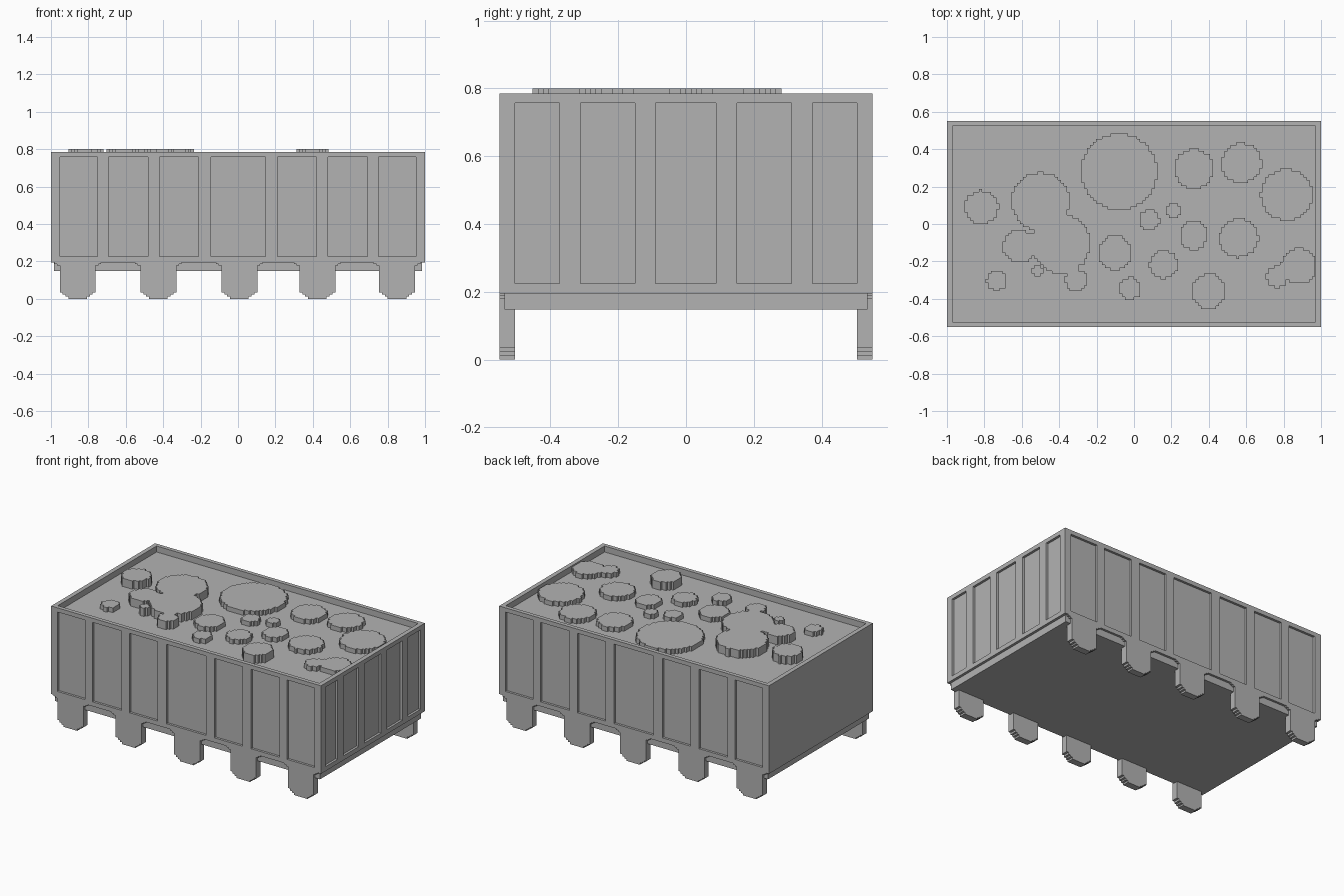
import bpy
import bmesh
from math import floor
from mathutils import Matrix, Vector

if "Cube" in bpy.data.objects:
    bpy.data.objects.remove(bpy.data.objects["Cube"])

STEP = 1 / 64  # block size of the stepped outlines

grey = bpy.data.materials.new("plain grey")
grey.use_nodes = True
grey.diffuse_color = (0.45, 0.45, 0.45, 1)
grey.node_tree.nodes["Principled BSDF"].inputs["Base Color"].default_value = grey.diffuse_color


def finish(name, bm):
    bmesh.ops.recalc_face_normals(bm, faces=bm.faces)
    mesh = bpy.data.meshes.new(name)
    bm.to_mesh(mesh)
    bm.free()
    mesh.materials.append(grey)
    obj = bpy.data.objects.new(name, mesh)
    bpy.context.collection.objects.link(obj)
    return obj


def add_box(bm, x, y, z):
    """Add a box spanning the given (low, high) ranges."""
    size = [b - a for a, b in (x, y, z)]
    centre = Vector([(a + b) / 2 for a, b in (x, y, z)])
    bmesh.ops.create_cube(bm, size=1, matrix=Matrix.Translation(centre) @ Matrix.Diagonal((*size, 1)))


def extrude(bm, faces, offset):
    result = bmesh.ops.extrude_face_region(bm, geom=faces)
    verts = [g for g in result["geom"] if isinstance(g, bmesh.types.BMVert)]
    bmesh.ops.translate(bm, verts=verts, vec=offset)


def mound(name, circles, bottom, top):
    """Extrude the stepped union of circles, kept inside the rim."""
    cells = set()
    for cx, cy, r in circles:
        for i in range(floor((cx - r) / STEP), floor((cx + r) / STEP) + 1):
            for j in range(floor((cy - r) / STEP), floor((cy + r) / STEP) + 1):
                x, y = (i + 0.5) * STEP, (j + 0.5) * STEP
                if (x - cx) ** 2 + (y - cy) ** 2 <= r * r and abs(x) < 0.965:
                    cells.add((i, j))
    bm = bmesh.new()
    corners = {}
    for i, j in sorted(cells):
        quad = []
        for key in ((i, j), (i + 1, j), (i + 1, j + 1), (i, j + 1)):
            if key not in corners:
                corners[key] = bm.verts.new((key[0] * STEP, key[1] * STEP, bottom))
            quad.append(corners[key])
        bm.faces.new(quad)
    extrude(bm, bm.faces[:], (0, 0, top - bottom))
    bmesh.ops.recalc_face_normals(bm, faces=bm.faces)
    bmesh.ops.dissolve_limit(bm, angle_limit=0.01, verts=bm.verts, edges=bm.edges)
    finish(name, bm)


# Body with an open top and sunken side panels
bm = bmesh.new()
add_box(bm, (-1, 1), (-0.55, 0.55), (0.195, 0.785))
body = finish("wagon_body", bm)

bm = bmesh.new()
add_box(bm, (-0.97, 0.97), (-0.523, 0.523), (0.745, 0.9))
long_panels = [(-0.145, 0.148)]
for low, high in ((0.21, 0.42), (0.48, 0.693), (0.75, 0.953)):
    long_panels += [(low, high), (-high, -low)]
end_panels = [(-0.09, 0.088)]
for low, high in ((0.15, 0.311), (0.373, 0.504)):
    end_panels += [(low, high), (-high, -low)]
for span in long_panels:
    for side in (-1, 1):
        add_box(bm, span, sorted((side * (0.55 - STEP), side * 0.6)), (0.225, 0.757))
for span in end_panels:
    add_box(bm, (1 - STEP, 1.1), span, (0.225, 0.757))
cutter = finish("panel_cutter", bm)
cutter.hide_render = True

cut = body.modifiers.new("panels", "BOOLEAN")
cut.operation = "DIFFERENCE"
cut.solver = "EXACT"
cut.object = cutter
bpy.context.view_layer.update()
body.data = bpy.data.meshes.new_from_object(body.evaluated_get(bpy.context.evaluated_depsgraph_get()))
body.modifiers.clear()
bpy.data.objects.remove(cutter)

# Underframe
bm = bmesh.new()
add_box(bm, (-0.983, 0.983), (-0.535, 0.535), (0.148, 0.2))
finish("underframe", bm)

# Stepped wheels with a small flare under the body
half = [(0.05, 0), (0.05, 0.012), (0.065, 0.012), (0.065, 0.022), (0.08, 0.022), (0.08, 0.035),
        (0.096, 0.035), (0.096, 0.178), (0.11, 0.178), (0.11, 0.187), (0.125, 0.187), (0.125, 0.195)]
outline = half + [(-w, z) for w, z in reversed(half)]
for number, cx in enumerate((-0.857, -0.426, 0.007, 0.424, 0.85), 1):
    for label, y in (("front", -0.55), ("back", 0.505)):
        bm = bmesh.new()
        verts = [bm.verts.new((max(-1, min(1, cx + w)), y, z)) for w, z in outline]
        extrude(bm, [bm.faces.new(verts)], (0, 0.045, 0))
        finish(f"{label}_wheel_{number}", bm)

# Load lumps
FLOOR, LOW, HIGH = 0.743, 0.776, 0.8
mound("lump_cluster", [(-0.5, 0.12, 0.155), (-0.39, -0.105, 0.158), (-0.61, -0.12, 0.09),
                       (-0.31, -0.3, 0.06), (-0.515, -0.25, 0.03)], FLOOR, HIGH)
mound("tall_lump_left", [(-0.815, 0.09, 0.09)], FLOOR, HIGH)
mound("tall_lump_right", [(0.4, -0.36, 0.092)], FLOOR, HIGH)
mound("edge_lump", [(0.88, -0.225, 0.095), (0.765, -0.28, 0.058)], FLOOR, LOW)
low_lumps = [(-0.735, -0.3, 0.055), (-0.08, 0.28, 0.203), (0.32, 0.295, 0.107), (0.575, 0.325, 0.107),
             (0.815, 0.155, 0.137), (0.08, 0.02, 0.056), (0.21, 0.07, 0.043), (0.32, -0.06, 0.075),
             (0.56, -0.075, 0.105), (-0.1, -0.155, 0.092), (0.16, -0.215, 0.075), (-0.02, -0.345, 0.058)]
for number, circle in enumerate(low_lumps, 1):
    mound(f"low_lump_{number}", [circle], FLOOR, LOW)
